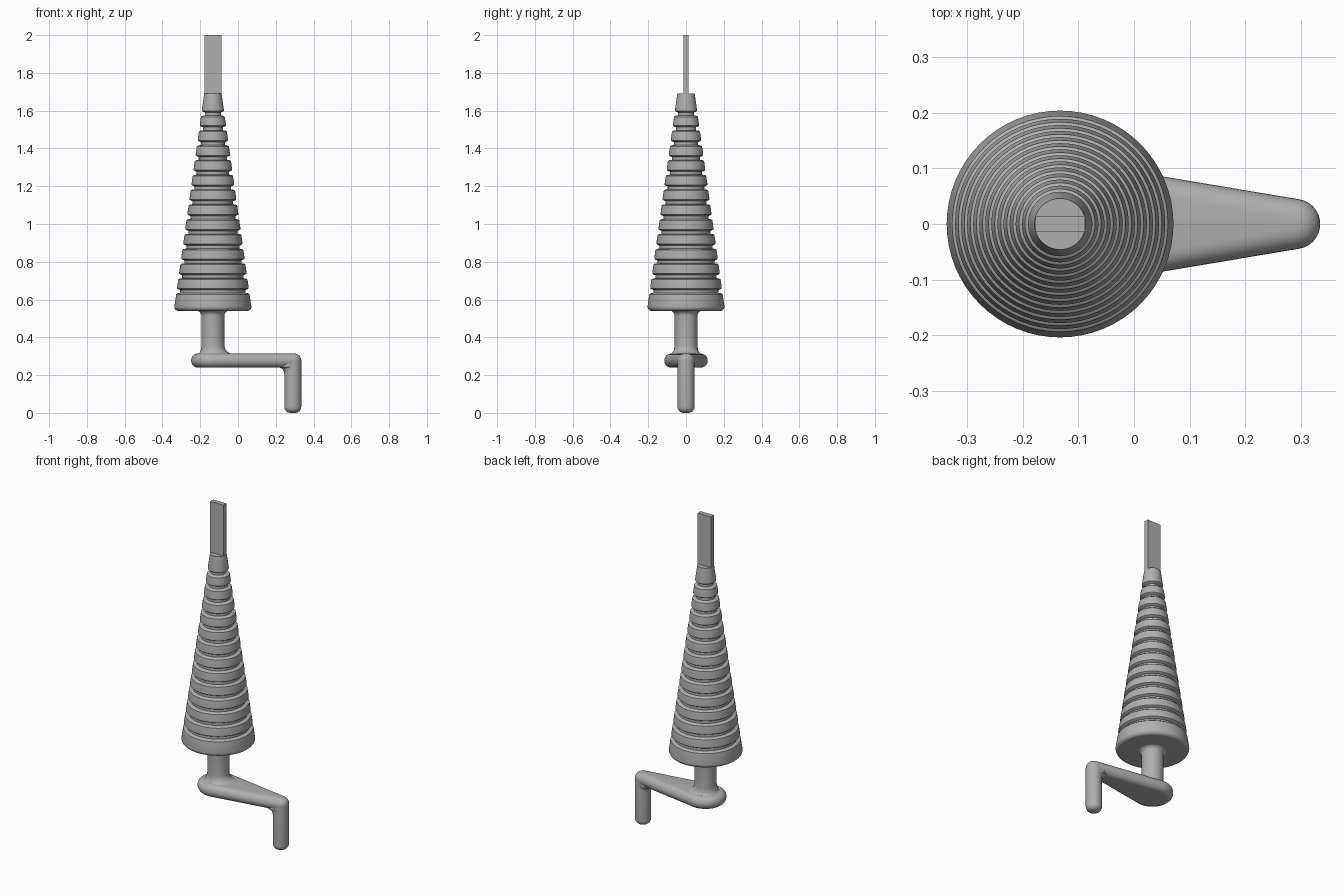
import bpy, bmesh, math

if "Cube" in bpy.data.objects:
    bpy.data.objects.remove(bpy.data.objects["Cube"])

AXIS = -0.133      # x of the reamer axis
PIN = 0.29         # x of the handle axis

metal = bpy.data.materials.new("grey metal")
metal.diffuse_color = (0.43, 0.43, 0.43, 1)
metal.use_nodes = True
metal.node_tree.nodes["Principled BSDF"].inputs["Base Color"].default_value = metal.diffuse_color


def loft(name, rings, angle=35):
    """Skin a stack of equal-length point loops and cap both ends."""
    bm = bmesh.new()
    loops = [[bm.verts.new(p) for p in ring] for ring in rings]
    n = len(loops[0])
    for a, b in zip(loops, loops[1:]):
        for i in range(n):
            j = (i + 1) % n
            bm.faces.new((a[i], a[j], b[j], b[i]))
    bm.faces.new(loops[0][::-1])
    bm.faces.new(loops[-1])
    bmesh.ops.recalc_face_normals(bm, faces=bm.faces)
    mesh = bpy.data.meshes.new(name)
    bm.to_mesh(mesh)
    bm.free()
    mesh.materials.append(metal)
    obj = bpy.data.objects.new(name, mesh)
    bpy.context.collection.objects.link(obj)
    bpy.ops.object.select_all(action='DESELECT')
    obj.select_set(True)
    bpy.context.view_layer.objects.active = obj
    bpy.ops.object.shade_smooth_by_angle(angle=math.radians(angle))
    return obj


def revolve(name, cx, profile, n=64, flare=lambda c: 0):
    """Profile rows are (radius, z, flare weight); flare depends on direction."""
    rings = []
    for r, z, w in profile:
        ring = []
        for i in range(n):
            a = 2 * math.pi * i / n
            rr = r + w * flare(math.cos(a))
            ring.append((cx + rr * math.cos(a), rr * math.sin(a), z))
        rings.append(ring)
    return loft(name, rings)


def arc(steps=6):
    return [math.pi / 2 * i / steps for i in range(steps + 1)]


# Tapered cone with rounded base and evenly spaced grooves
def cone_r(z):
    return 0.204 - (z - 0.56) * 0.1395


prof = [(0.182 + 0.022 * math.sin(t), 0.562 - 0.022 * math.cos(t), 0) for t in arc()]
for k in range(13):
    z = 0.645 + 0.0783 * k
    r = cone_r(z)
    prof += [(r + 0.002, z - 0.017, 0), (r - 0.004, z - 0.012, 0),
             (r - 0.019, z - 0.010, 0), (r - 0.019, z + 0.006, 0),
             (r - 0.010, z + 0.009, 0), (r - 0.003, z + 0.014, 0),
             (cone_r(z + 0.022), z + 0.022, 0)]
prof.append((0.046, 1.69, 0))
revolve("grooved_cone", AXIS, prof)

# Flat blade on the tip
blade = [[(AXIS - 0.0445, -0.0145, z), (AXIS + 0.0445, -0.0145, z),
          (AXIS + 0.0445, 0.0145, z), (AXIS - 0.0445, 0.0145, z)] for z in (1.66, 2.0)]
loft("tip_blade", blade)

# Neck with fillets into the arm and the cone
prof = [(0.061, 0.27, 1)]
prof += [(0.061, 0.357 - 0.045 * math.cos(t), 1 - math.sin(t)) for t in arc()]
prof += [(0.061 + 0.03 * (1 - math.cos(t)), 0.513 + 0.03 * math.sin(t), 0) for t in arc()]
revolve("neck", AXIS, prof, 48, lambda c: 0.02 + 0.028 * max(0, c))

# Tapered crank arm: outline around two circles, with rounded edges
BIG, SMALL = 0.115, 0.045
tilt = math.acos((BIG - SMALL) / (PIN - AXIS))


def outline(inset, z, n=24):
    pts = []
    for i in range(n + 1):
        a = -tilt + 2 * tilt * i / n
        r = SMALL - inset
        pts.append((PIN + r * math.cos(a), r * math.sin(a), z))
    for i in range(n + 1):
        a = tilt + (2 * math.pi - 2 * tilt) * i / n
        r = BIG - inset
        pts.append((AXIS + r * math.cos(a), r * math.sin(a), z))
    return pts


R = 0.036
rings = [outline(R * (1 - math.sin(t)), 0.276 - R * math.cos(t)) for t in arc()]
rings += [outline(R * (1 - math.cos(t)), 0.278 + R * math.sin(t)) for t in arc()]
loft("crank_arm", rings)

# Handle with rounded foot and a fillet toward the arm
prof = [(0.013 + 0.032 * math.sin(t), 0.032 * (1 - math.cos(t)), 0) for t in arc()]
prof += [(0.045, 0.207 + 0.035 * math.sin(t), 1 - math.cos(t)) for t in arc()]
prof.append((0.045, 0.277, 1))
revolve("handle", PIN, prof, 40, lambda c: 0.035 * max(0, -c) ** 2)
